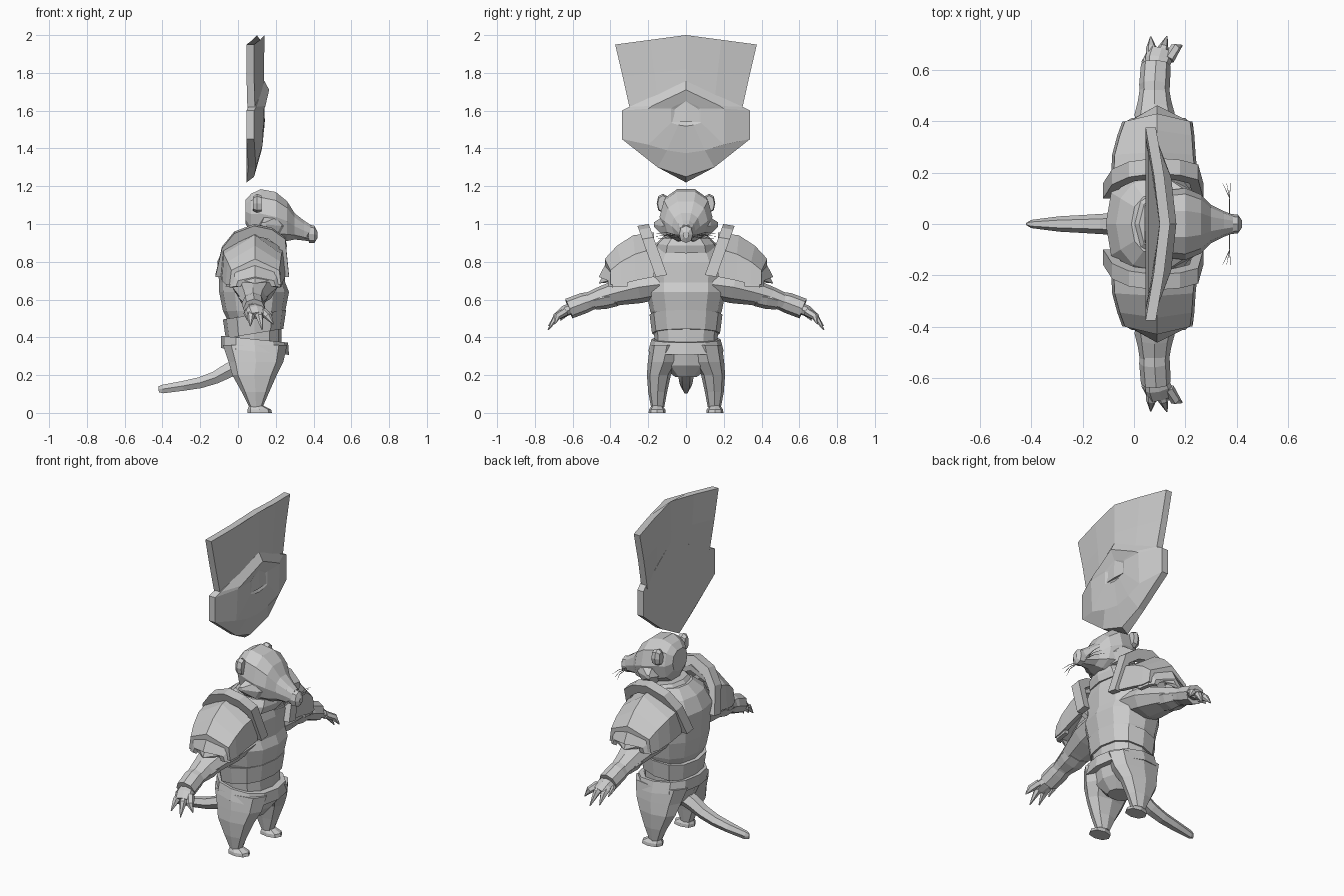
import bpy, bmesh, math
from mathutils import Vector

grey = bpy.data.materials.new("plain grey")
grey.diffuse_color = (0.6, 0.6, 0.6, 1)


def skin(name, rings, mirror=False):
    """Bridge rings of points into a flat-shaded solid, capped at both ends."""
    bm = bmesh.new()
    vs = [[bm.verts.new(p) for p in r] for r in rings]
    n = len(vs[0])
    for a, b in zip(vs, vs[1:]):
        for i in range(n):
            j = (i + 1) % n
            bm.faces.new((a[i], a[j], b[j], b[i]))
    bm.faces.new(vs[0])
    bm.faces.new(vs[-1])
    bmesh.ops.recalc_face_normals(bm, faces=bm.faces)
    me = bpy.data.meshes.new(name)
    bm.to_mesh(me)
    bm.free()
    me.materials.append(grey)
    ob = bpy.data.objects.new(name, me)
    bpy.context.collection.objects.link(ob)
    if mirror:
        m = ob.modifiers.new("mirror", 'MIRROR')
        m.use_axis = (False, True, False)
        m.use_mirror_merge = False
    return ob


def loft(name, axis, rows, n=8, mirror=False, p=0.85, tilt=0.0):
    """Rows are (position on axis, u0, u1, v0, v1) for the other two axes."""
    rings = []
    for t, u0, u1, v0, v1 in rows:
        ring = []
        for i in range(n):
            a = 2 * math.pi * i / n
            c, s = math.cos(a), math.sin(a)
            c = 0 if abs(c) < 1e-6 else math.copysign(abs(c) ** p, c)
            s = 0 if abs(s) < 1e-6 else math.copysign(abs(s) ** p, s)
            u = (u0 + u1) / 2 + (u1 - u0) / 2 * c
            v = (v0 + v1) / 2 + (v1 - v0) / 2 * s
            w = t - tilt * c
            ring.append({'x': (w, u, v), 'y': (u, w, v), 'z': (u, v, w)}[axis])
        rings.append(ring)
    return skin(name, rings, mirror)


def tube(name, pts, radii, n=6, mirror=False):
    """Sweep an oval (side, up) radius along a path."""
    pts = [Vector(q) for q in pts]
    rings = []
    for k, q in enumerate(pts):
        t = (pts[min(k + 1, len(pts) - 1)] - pts[max(k - 1, 0)]).normalized()
        side = t.cross(Vector((0, 0, 1))).normalized()
        up = side.cross(t)
        rs, ru = radii[k]
        rings.append([q + side * rs * math.cos(2 * math.pi * i / n)
                      + up * ru * math.sin(2 * math.pi * i / n) for i in range(n)])
    return skin(name, rings, mirror)


def sym(ws):
    return [(t, a, b, -w, w) for t, a, b, w in ws]


def roof(name, rows, thick=0.025):
    """Hollow gabled shoulder shell; rows are (y, x0, x1, z_bottom, z_side, z_top, y_lag)."""
    rings = []
    for y, x0, x1, zb, zs, zt, lag in rows:
        xc, k, ys = .09, .035, y - lag
        out = [(x0, ys, zb), (x0 + .01, ys, zs), (xc, y, zt), (x1 - .01, ys, zs), (x1, ys, zb)]
        inn = [(x0 + thick, ys, zb), (x0 + .01 + thick, ys, zs - .01), (xc, y, zt - k),
               (x1 - .01 - thick, ys, zs - .01), (x1 - thick, ys, zb)]
        rings.append(out + inn[::-1])
    return skin(name, rings, True)


# Torso, belt and pelvis
loft("torso", 'z', sym([(.36, -.06, .23, .165), (.5, -.06, .23, .175), (.54, -.08, .25, .19),
                        (.64, -.10, .27, .21), (.69, -.10, .25, .21), (.8, -.11, .25, .22),
                        (.88, -.07, .23, .18), (.93, -.01, .2, .12)]), 12)
loft("waist_sash", 'z', sym([(.42, -.065, .24, .18), (.52, -.08, .255, .193)]), 12, tilt=-.025)
loft("belt", 'z', sym([(.325, -.09, .27, .2), (.39, -.09, .265, .183)]), 12, tilt=.018)
loft("pelvis", 'z', sym([(.19, .03, .17, .06), (.25, -.03, .22, .13), (.34, -.07, .24, .185)]), 10)
loft("collar", 'z', sym([(.86, -.03, .25, .165), (.9, -.01, .26, .155), (.935, .02, .25, .12)]),
     10, tilt=.015)

# Legs and feet
loft("leg", 'z', [(.36, -.08, .26, .01, .19), (.27, -.05, .24, .035, .202),
                  (.2, -.03, .205, .08, .207), (.11, .02, .165, .1, .2),
                  (.03, .06, .13, .115, .185)], 8, True)
loft("foot", 'z', [(0, .05, .18, .108, .198), (.018, .05, .175, .11, .196),
                   (.04, .06, .13, .125, .18)], 8, True)

# Tail
tube("tail", [(.02, 0, .255), (-.05, 0, .225), (-.12, 0, .187), (-.20, 0, .16), (-.29, 0, .143),
              (-.40, 0, .126), (-.42, 0, .125)],
     [(.05, .05), (.045, .045), (.04, .038), (.035, .034), (.03, .03), (.016, .026), (.004, .018)])

# Head with long snout
head = [(.04, .07, 1.0, 1.13), (.07, .105, .94, 1.165), (.12, .13, .92, 1.19), (.2, .14, .90, 1.175),
        (.26, .115, .905, 1.125), (.3, .075, .915, 1.06), (.35, .05, .91, 1.02),
        (.385, .036, .905, .997)]
loft("head", 'x', [(x, -w, w, a, b) for x, w, a, b in head], 10)
loft("nose", 'x', [(.375, -.04, .04, .9, .998), (.405, -.036, .036, .9, .99),
                   (.42, -.015, .015, .925, .96)], 8)
loft("ear", 'x', [(.08, .1, .14, 1.07, 1.145), (.1, .09, .155, 1.06, 1.16),
                  (.125, .095, .15, 1.065, 1.15)], 8, True)
loft("cheek_fur", 'y', [(.08, .1, .27, .92, 1.05), (.13, .11, .23, .94, 1.04),
                        (.17, .12, .15, .985, 1.01)], 6, True)
for k, (dx, z) in enumerate([(.345, .925), (.36, .94), (.375, .955)]):
    tube(f"whisker_{k}", [(.37, .03, .935), (.372, .1, z), (dx, .16, z - .005)],
         [(.003, .003), (.002, .002), (.0008, .0008)], 3, True)

# Pauldron arch: a slanted band over each shoulder
arch = [(-.12, .73), (-.085, .88), (-.02, .96), (.085, 1.0), (.18, .98), (.25, .93), (.27, .73)]
rings = []
for x, z in arch:
    xi, zi = .08 + (x - .08) * .8, .73 + (z - .73) * .8
    y = .1 + (z - .73) * .36
    yi = .1 + (zi - .73) * .36
    rings.append([(x, y, z), (x, y + .06, z - .01), (xi, yi + .06, zi - .01), (xi, yi, zi)])
skin("pauldron_band", rings, True)

# Shoulder plates
roof("shoulder_plate", [(.17, -.09, .25, .72, .87, .955, 0), (.28, -.085, .24, .70, .84, .94, .01),
                        (.365, -.065, .235, .68, .80, .885, .02),
                        (.43, -.045, .228, .68, .755, .815, .03)])
roof("lower_shoulder_plate", [(.33, -.065, .232, .67, .77, .87, .02),
                              (.42, -.045, .225, .665, .74, .80, .03),
                              (.462, -.01, .2, .67, .70, .72, .05)])

# Arms, bracers, hands and claws
tube("arm", [(.09, .14, .68), (.09, .25, .665), (.085, .35, .64), (.08, .45, .613), (.08, .54, .58),
             (.085, .62, .55)],
     [(.13, .075), (.12, .085), (.095, .07), (.07, .055), (.055, .045), (.04, .035)], 8, True)
tube("elbow_guard", [(.085, .37, .62), (.08, .43, .61), (.08, .49, .595)],
     [(.075, .055), (.078, .06), (.062, .05)], 8, True)
tube("bracer", [(.08, .5, .594), (.08, .54, .582), (.085, .62, .552)],
     [(.055, .048), (.06, .055), (.058, .055)], 8, True)
tube("palm", [(.085, .59, .56), (.095, .64, .54), (.105, .675, .515)],
     [(.04, .03), (.052, .03), (.05, .022)], 8, True)
for k, (x0, x1, y1, z1) in enumerate([(.07, .065, .728, .46), (.1, .128, .73, .44),
                                      (.135, .187, .695, .47)]):
    xm = (x0 + x1) / 2
    tube(f"claw_{k}", [(x0, .64, .535), (xm, .685, .51), (x1, y1, z1)],
         [(.022, .022), (.021, .02), (.003, .003)], 6, True)
tube("thumb", [(.06, .6, .55), (.045, .635, .525), (.05, .665, .49)],
     [(.018, .02), (.016, .016), (.003, .003)], 6, True)

# Floating shield: upper bent plate
rings = []
for ze, zc, w, xe, xc in [(1.95, 2.0, .375, .085, .14), (1.78, 1.82, .335, .085, .138),
                          (1.6, 1.64, .295, .09, .14), (1.54, 1.54, .25, .115, .142)]:
    xm = (xe + xc) / 2 + .005
    cols = [(-w, ze, xe), (-w / 2, (ze + zc) / 2, xm), (0, zc, xc),
            (w / 2, (ze + zc) / 2, xm), (w, ze, xe)]
    rings.append([(x, y, z) for y, z, x in cols]
                 + [(x - .04, y, z) for y, z, x in reversed(cols)])
skin("shield_upper_plate", rings)


# Floating shield: lower boss with raised rim and dented centre
def full(half):
    return half + [(x, -y, z) for x, y, z in reversed(half[1:-1])]


def dent(scale, x):
    return full([(x, y * scale, 1.58 + (z - 1.53) * scale) for _, y, z in inner])


back = [(.1, 0, 1.757), (.055, .30, 1.62), (.045, .34, 1.60), (.045, .34, 1.45),
        (.055, .15, 1.30), (.045, 0, 1.22)]
inner = [(.165, 0, 1.71), (.145, .18, 1.625), (.138, .2, 1.61), (.13, .2, 1.42),
         (.125, .1, 1.39), (.118, 0, 1.375)]
skin("shield_boss", [full(back),
                     full([(x + .04, y, z + (.03 if z < 1.25 else 0)) for x, y, z in back]),
                     full(inner), dent(.4, .14), dent(.22, .125)])
